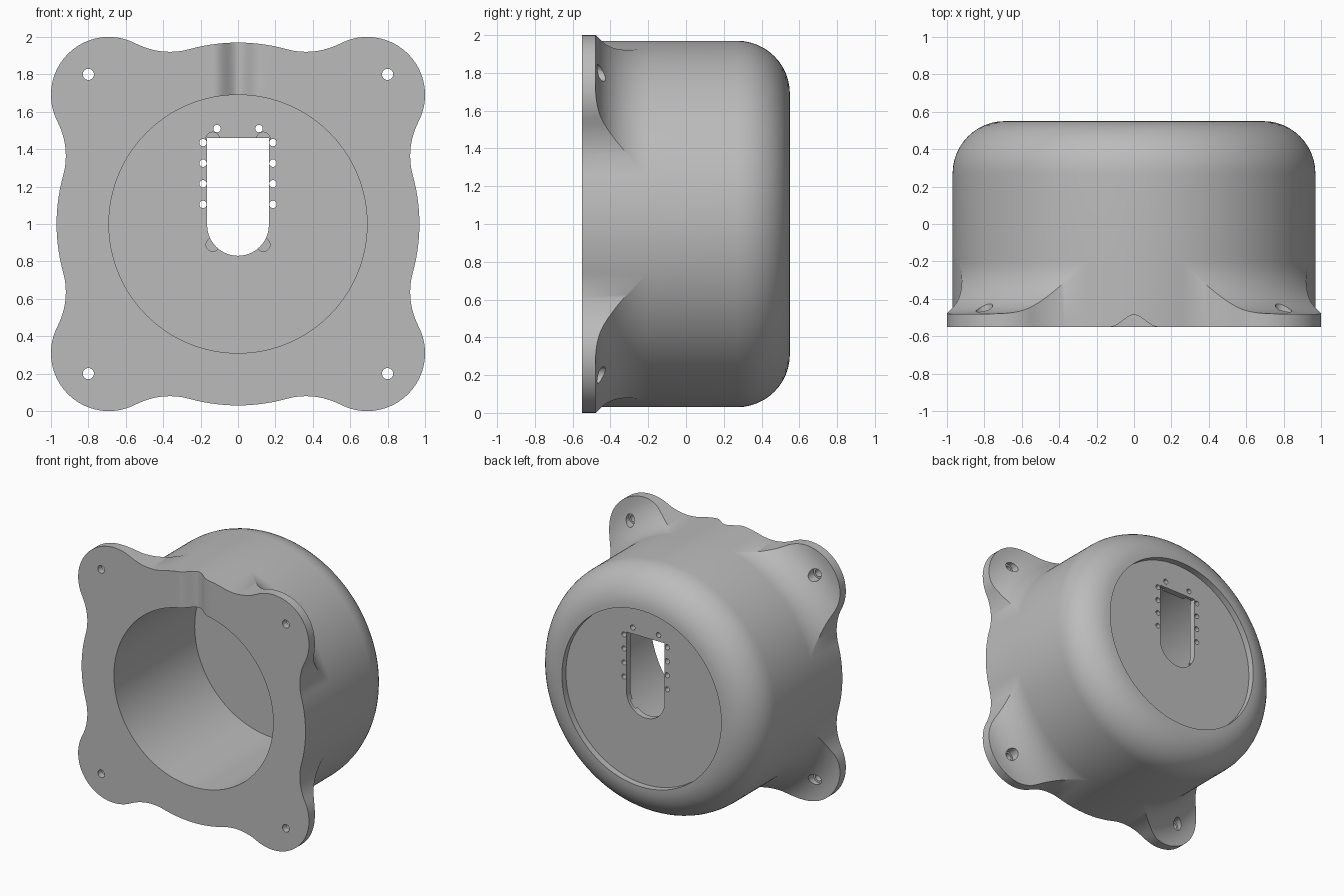
import bpy, bmesh, math

if "Cube" in bpy.data.objects:
    bpy.data.objects.remove(bpy.data.objects["Cube"])

# Main dimensions
FRONT, BACK = -0.55, 0.55
BODY, BORE, FILLET = 0.97, 0.69, 0.28
LOBE, LOBE_DIST, BLEND = 0.31, 0.976, 0.4
FLARE_R, FLARE_Y = BODY + FILLET, -0.2
FLOOR_IN, FLOOR_OUT = 0.45, 0.50
SEGMENTS, STEPS = 360, 12

grey = bpy.data.materials.new("plain grey")
grey.use_nodes = True
colour = (0.5, 0.5, 0.5, 1)
grey.diffuse_color = colour
grey.node_tree.nodes["Principled BSDF"].inputs["Base Color"].default_value = colour

# Angles that split the outline into lobe, concave blend and plain circle
A, B = BODY + BLEND, LOBE + BLEND
blend_angle = math.acos((LOBE_DIST**2 + A**2 - B**2) / (2 * LOBE_DIST * A))
tx = LOBE_DIST + LOBE * (A * math.cos(blend_angle) - LOBE_DIST) / B
ty = LOBE * A * math.sin(blend_angle) / B
lobe_angle = math.atan2(ty, tx)


def outline(angle):
    """Radius of the four-eared flange outline."""
    quarter = math.pi / 2
    p = abs(angle % quarter - quarter / 2)
    if p < lobe_angle:
        return LOBE_DIST * math.cos(p) + math.sqrt(LOBE**2 - (LOBE_DIST * math.sin(p))**2)
    if p < blend_angle:
        q = p - blend_angle
        return A * math.cos(q) - math.sqrt(BLEND**2 - (A * math.sin(q))**2)
    return BODY


def section(angle):
    """Radius and depth points from the bore floor round to the rear recess."""
    edge = outline(angle)
    start = math.acos(min(1, max(0, (FLARE_R - edge) / FILLET)))
    pts = [(BORE, FLOOR_IN), (BORE, FRONT), (edge, FRONT),
           (edge, FLARE_Y - FILLET * math.sin(start))]
    for i in range(STEPS + 1):
        t = start * (1 - i / STEPS)
        pts.append((FLARE_R - FILLET * math.cos(t), FLARE_Y - FILLET * math.sin(t)))
    for i in range(STEPS + 1):
        t = math.pi / 2 * i / STEPS
        pts.append((BORE + FILLET * math.cos(t), BACK - FILLET + FILLET * math.sin(t)))
    return pts + [(BORE, FLOOR_OUT)]


def finish(bm, name):
    bmesh.ops.recalc_face_normals(bm, faces=bm.faces)
    mesh = bpy.data.meshes.new(name)
    bm.to_mesh(mesh)
    bm.free()
    obj = bpy.data.objects.new(name, mesh)
    bpy.context.collection.objects.link(obj)
    return obj


# Housing with flared mounting ears
bm = bmesh.new()
columns = []
for s in range(SEGMENTS):
    a = math.tau * s / SEGMENTS
    columns.append([bm.verts.new((r * math.cos(a), y, 1 + r * math.sin(a)))
                    for r, y in section(a)])
for s, col in enumerate(columns):
    nxt = columns[(s + 1) % SEGMENTS]
    for i in range(len(col) - 1):
        bm.faces.new((col[i], col[i + 1], nxt[i + 1], nxt[i]))
bm.faces.new([c[0] for c in columns])
bm.faces.new([c[-1] for c in columns])
bmesh.ops.remove_doubles(bm, verts=bm.verts, dist=0.00002)
housing = finish(bm, "housing")
housing.data.materials.append(grey)


def prism(bm, pts, lo, hi, place):
    """Extrude a 2D outline from lo to hi."""
    low = [bm.verts.new(place(u, v, lo)) for u, v in pts]
    high = [bm.verts.new(place(u, v, hi)) for u, v in pts]
    bm.faces.new(low)
    bm.faces.new(high)
    for i in range(len(pts)):
        j = (i + 1) % len(pts)
        bm.faces.new((low[i], low[j], high[j], high[i]))


def along_y(u, v, d):
    return (u, d, v)


def along_z(u, v, d):
    return (u, v, d)


def disc(x, z, r, sides=24):
    return [(x + r * math.cos(math.tau * i / sides), z + r * math.sin(math.tau * i / sides))
            for i in range(sides)]


def cut(bm, name):
    cutter = finish(bm, name)
    cutter.hide_render = True
    mod = housing.modifiers.new(name, "BOOLEAN")
    mod.operation, mod.solver, mod.object = "DIFFERENCE", "EXACT", cutter
    bpy.ops.object.select_all(action="DESELECT")
    bpy.context.view_layer.objects.active = housing
    housing.select_set(True)
    bpy.ops.object.modifier_apply(modifier=name)
    bpy.data.objects.remove(cutter)


# Bell-shaped cable groove across the top of the front face
bm = bmesh.new()
bell = [(-0.14, FRONT - 0.1)]
for i in range(25):
    x = -0.14 + 0.28 * i / 24
    bell.append((x, FRONT - 0.0005 + 0.065 * (0.5 + 0.5 * math.cos(math.pi * x / 0.14))**1.3))
bell.append((0.14, FRONT - 0.1))
prism(bm, bell, 1.5, 2.2, along_z)
cut(bm, "cable_groove")

# Arched window, pin holes and ear screw holes, all right through
bm = bmesh.new()
W = 0.165
arch = [(W, 1.46), (-W, 1.46)]
arch += [(W * math.cos(math.pi * (1 + i / 32)), 0.995 + W * math.sin(math.pi * (1 + i / 32)))
         for i in range(33)]
prism(bm, arch, 0.3, 0.6, along_y)
for side in (-1, 1):
    for i in range(4):
        prism(bm, disc(side * 0.187, 1.435 - 0.11 * i, 0.02, 16), 0.3, 0.6, along_y)
    prism(bm, disc(side * 0.112, 1.51, 0.02, 16), 0.3, 0.6, along_y)
    for z in (0.2, 1.8):
        prism(bm, disc(side * 0.8, z, 0.03), -0.7, 0, along_y)
cut(bm, "through_holes")

# Blind corner pockets by the window and counterbores on the ears
bm = bmesh.new()
for side in (-1, 1):
    for z in (0.89, 1.455):
        prism(bm, disc(side * 0.135, z, 0.036), 0.3, FLOOR_IN + 0.025, along_y)
    for z in (0.2, 1.8):
        prism(bm, disc(side * 0.8, z, 0.045), -0.5, 0, along_y)
cut(bm, "blind_pockets")

bpy.ops.object.shade_smooth_by_angle(angle=math.radians(30))
